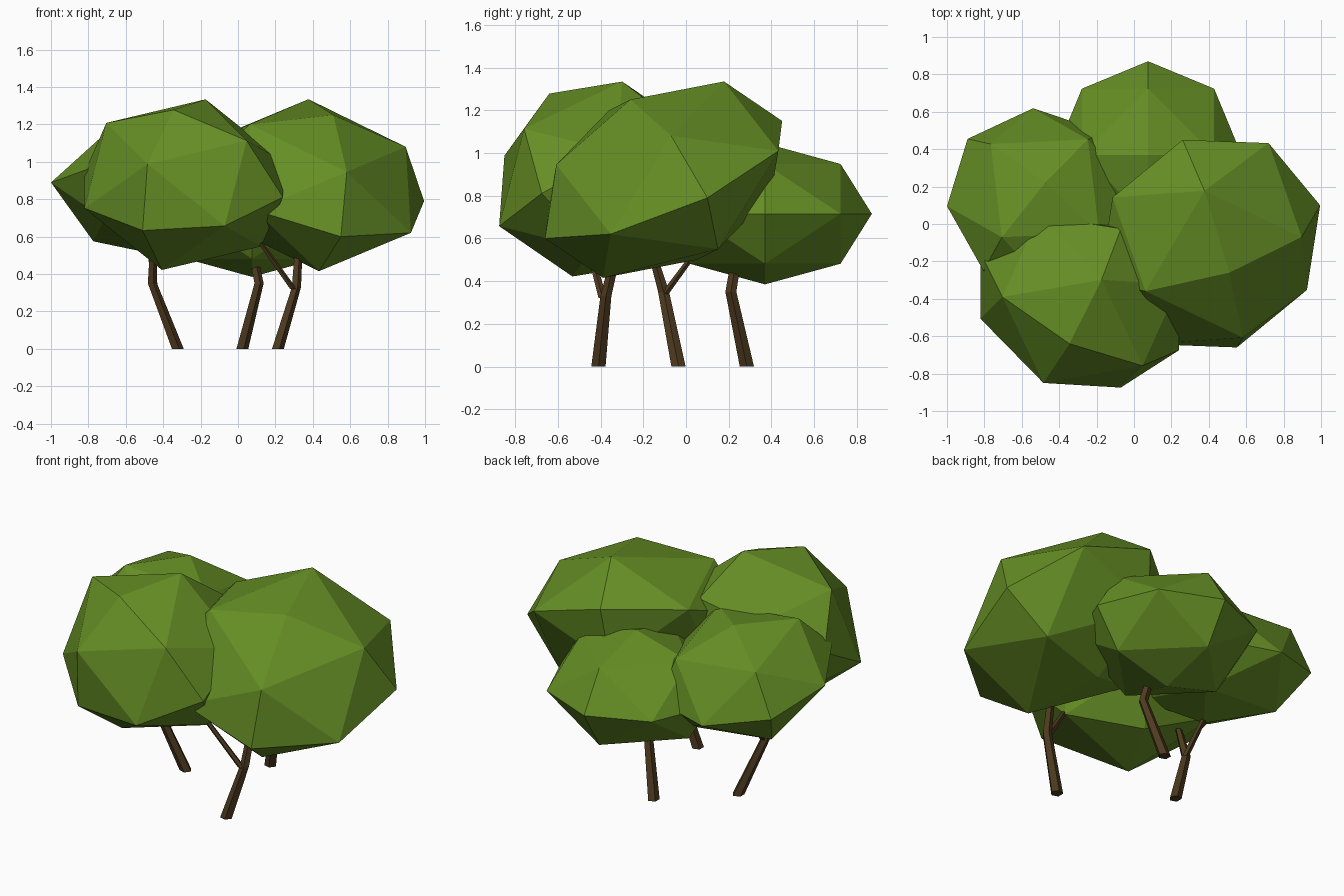
import bpy, bmesh, math
from mathutils import Vector, Matrix

if "Cube" in bpy.data.objects:
    bpy.data.objects.remove(bpy.data.objects["Cube"])


def material(name, rgb):
    m = bpy.data.materials.new(name)
    m.diffuse_color = (*rgb, 1)
    m.use_nodes = True
    m.node_tree.nodes["Principled BSDF"].inputs["Base Color"].default_value = m.diffuse_color
    return m


leaf = material("leaf_green", (0.13, 0.27, 0.018))
bark = material("bark_brown", (0.075, 0.042, 0.014))


def finish(bm, name, mat):
    bmesh.ops.recalc_face_normals(bm, faces=bm.faces)
    me = bpy.data.meshes.new(name)
    bm.to_mesh(me)
    bm.free()
    me.materials.append(mat)
    ob = bpy.data.objects.new(name, me)
    bpy.context.collection.objects.link(ob)


def canopy(name, center, a, b, c):
    """Octahedron subdivided once onto a sphere, stretched along half-axes a, b, c."""
    bm = bmesh.new()
    axes = [Vector(p) for p in ((1, 0, 0), (0, 1, 0), (-1, 0, 0), (0, -1, 0))]
    ring = [bm.verts.new(p) for p in axes]
    for z in (1, -1):
        pole = bm.verts.new((0, 0, z))
        for i in range(4):
            tri = (ring[i], ring[(i + 1) % 4], pole)
            bm.faces.new(tri if z > 0 else tri[::-1])
    bmesh.ops.subdivide_edges(bm, edges=bm.edges[:], cuts=1, use_grid_fill=True)
    m = Matrix((a, b, c)).transposed()
    for v in bm.verts:
        v.co = m @ v.co.normalized() + Vector(center)
    finish(bm, name, leaf)


def limb(name, path, radii, sides=5):
    """Faceted tapered limb through level rings."""
    bm = bmesh.new()
    rings = []
    for p, r in zip(path, radii):
        rings.append([bm.verts.new(Vector(p) + Vector((r * math.cos(t), r * math.sin(t), 0)))
                      for t in (2 * math.pi * i / sides for i in range(sides))])
    for lo, hi in zip(rings, rings[1:]):
        for i in range(sides):
            j = (i + 1) % sides
            bm.faces.new((lo[i], lo[j], hi[j], hi[i]))
    bm.faces.new(rings[0][::-1])
    bm.faces.new(rings[-1])
    finish(bm, name, bark)


# Leaf masses
canopy("canopy_front_left", (-0.29, -0.415, 0.878),
       (-0.53, 0.26, 0.067), (0.22, 0.39, 0.245), (-0.055, -0.225, 0.40))
canopy("canopy_right", (0.405, -0.105, 0.875),
       (0.59, 0.205, -0.085), (0.145, -0.555, -0.275), (0.105, -0.155, 0.375))
canopy("canopy_back", (0.075, 0.37, 0.715),
       (0.5, 0, 0), (0, 0.5, 0), (0, 0, 0.33))
canopy("canopy_back_left", (-0.48, 0.12, 0.84),
       (-0.41, 0.335, -0.05), (-0.325, -0.37, 0.12), (0.005, 0.1, 0.325))

# Trunks and forked branches
limb("trunk_back", [(0.02, 0.285, 0), (0.11, 0.21, 0.35), (0.08, 0.235, 0.5)],
     (0.035, 0.027, 0.025))
limb("trunk_left", [(-0.325, -0.035, 0), (-0.46, -0.105, 0.35), (-0.455, -0.16, 0.54)],
     (0.035, 0.027, 0.02))
limb("branch_left", [(-0.45, -0.1, 0.34), (-0.47, 0.04, 0.53)], (0.02, 0.016))
limb("trunk_right", [(0.21, -0.41, 0), (0.31, -0.375, 0.33), (0.325, -0.315, 0.58)],
     (0.035, 0.027, 0.022))
limb("branch_right", [(0.295, -0.39, 0.32), (0.11, -0.46, 0.58)], (0.02, 0.016))
